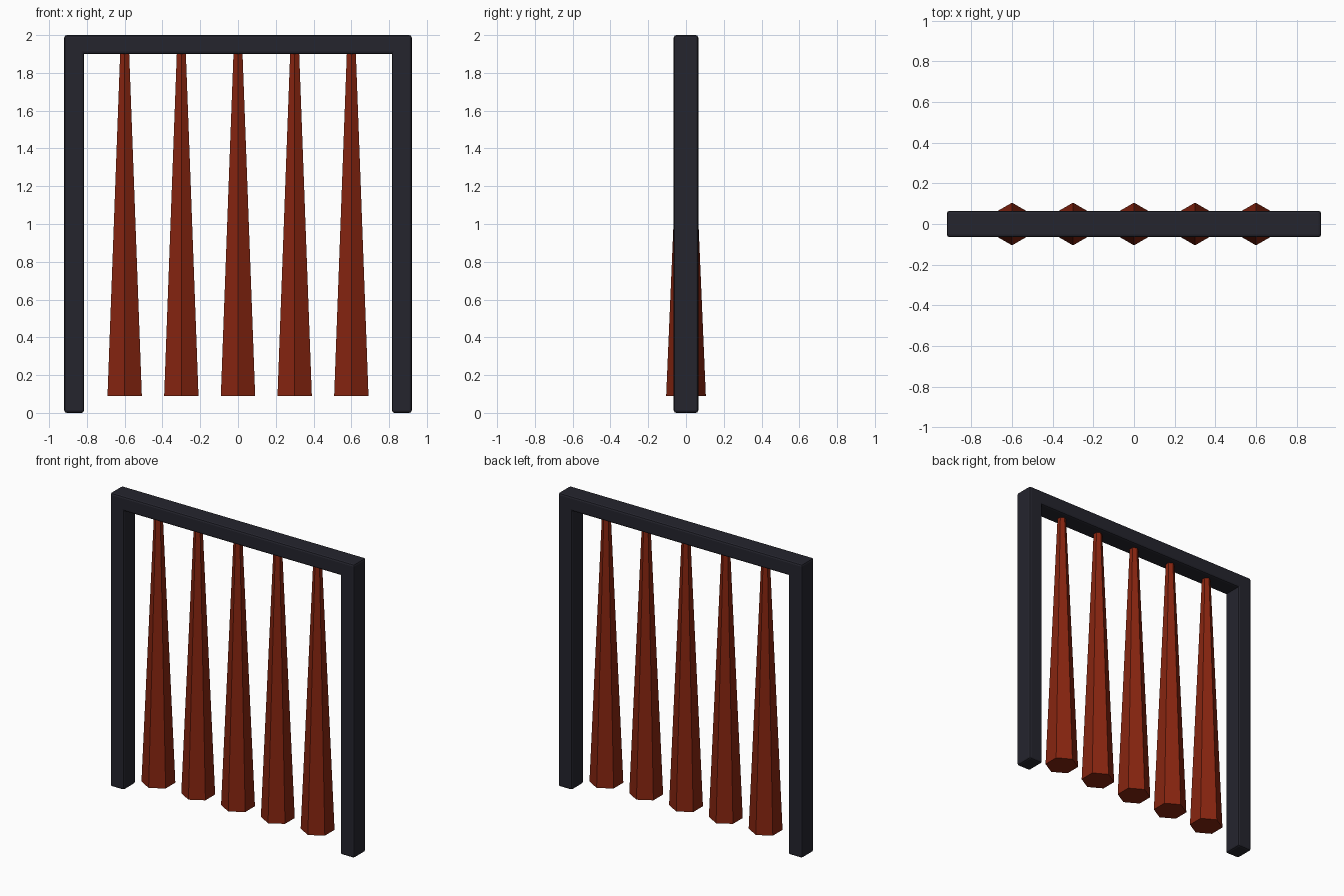
import bpy, bmesh, math
from mathutils import Matrix

if "Cube" in bpy.data.objects:
    bpy.data.objects.remove(bpy.data.objects["Cube"])


def material(name, rgb):
    m = bpy.data.materials.new(name)
    m.diffuse_color = (*rgb, 1)
    m.use_nodes = True
    m.node_tree.nodes["Principled BSDF"].inputs["Base Color"].default_value = m.diffuse_color
    return m


def finish(name, bm, mat):
    bmesh.ops.recalc_face_normals(bm, faces=bm.faces)
    me = bpy.data.meshes.new(name)
    bm.to_mesh(me)
    bm.free()
    me.materials.append(mat)
    ob = bpy.data.objects.new(name, me)
    bpy.context.collection.objects.link(ob)
    return ob


dark = material("dark frame", (0.018, 0.018, 0.027))
rust = material("rust red", (0.24, 0.018, 0.005))

# Frame: two posts and a top beam as one extruded arch profile
W, IN, TOP, UNDER, D = 0.92, 0.815, 2.0, 1.9, 0.065
profile = [(-W, 0), (-IN, 0), (-IN, UNDER), (IN, UNDER),
           (IN, 0), (W, 0), (W, TOP), (-W, TOP)]
bm = bmesh.new()
face = bm.faces.new([bm.verts.new((x, -D, z)) for x, z in profile])
ext = bmesh.ops.extrude_face_region(bm, geom=[face], use_keep_orig=True)
for v in ext["geom"]:
    if isinstance(v, bmesh.types.BMVert):
        v.co.y = D
bmesh.ops.recalc_face_normals(bm, faces=bm.faces)
# Soften every outer edge, leaving the two inner corners sharp
edges = [e for e in bm.edges
         if not all(abs(v.co.z - UNDER) < 1e-4 and abs(abs(v.co.x) - IN) < 1e-4
                    and abs(e.verts[0].co.x - e.verts[1].co.x) < 1e-4
                    for v in e.verts)]
bmesh.ops.bevel(bm, geom=edges, offset=0.013, segments=2, profile=0.5,
                affect='EDGES', clamp_overlap=True)
finish("frame", bm, dark)

# Hanging bars: five tapered six-sided bars, corner facing front
Z0, Z1 = 0.09, 1.92
for i in range(5):
    bm = bmesh.new()
    bmesh.ops.create_cone(
        bm, cap_ends=True, segments=6, radius1=0.105, radius2=0.027,
        depth=Z1 - Z0, matrix=Matrix.Translation((0, 0, (Z0 + Z1) / 2)))
    # keep a corner on the y axis
    if max(v.co.y for v in bm.verts) < 0.1:
        bmesh.ops.rotate(bm, verts=bm.verts, cent=(0, 0, 0),
                         matrix=Matrix.Rotation(math.radians(30), 3, 'Z'))
    bar = finish(f"hanging_bar_{i + 1}", bm, rust)
    bar.location.x = -0.6 + 0.3 * i
